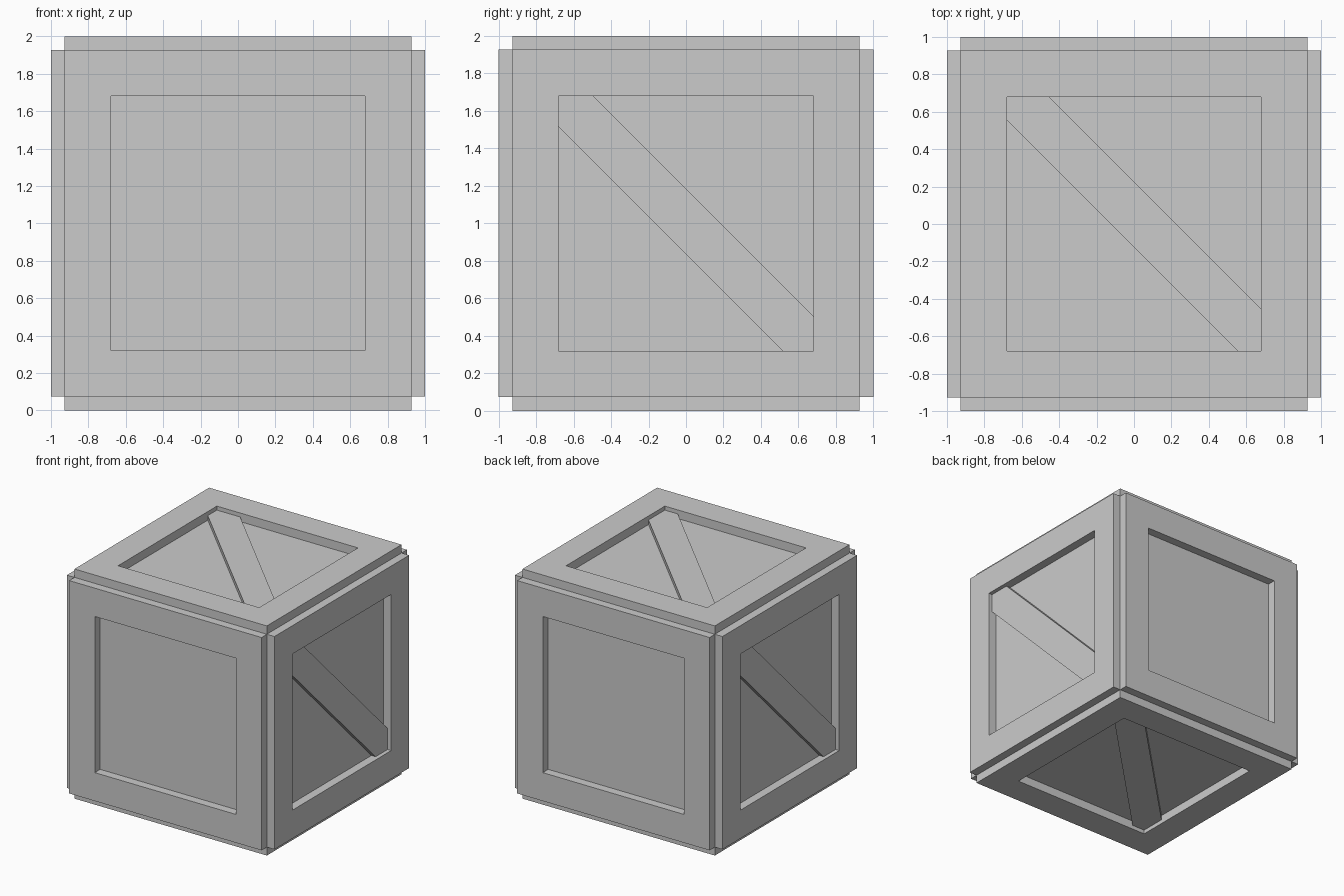
import bpy, bmesh
from math import pi
from mathutils import Matrix

if "Cube" in bpy.data.objects:
    bpy.data.objects.remove(bpy.data.objects["Cube"])

OUT, INN = 0.927, 0.68          # frame outer and opening half-widths
CORE, BRACE, TOP = 0.925, 0.965, 1.0
LIFT = Matrix.Translation((0, 0, 1))


def finish(name, bm, matrix):
    bmesh.ops.recalc_face_normals(bm, faces=bm.faces)
    bm.transform(LIFT @ matrix)
    me = bpy.data.meshes.new(name)
    bm.to_mesh(me)
    bm.free()
    ob = bpy.data.objects.new(name, me)
    bpy.context.collection.objects.link(ob)


def add_prism(bm, pts, z0, z1):
    low = [bm.verts.new((x, y, z0)) for x, y in pts]
    high = [bm.verts.new((x, y, z1)) for x, y in pts]
    bm.faces.new(low[::-1])
    bm.faces.new(high)
    for i in range(len(pts)):
        j = (i + 1) % len(pts)
        bm.faces.new((low[i], low[j], high[j], high[i]))


def frame(name, matrix):
    # Square ring lying on one face of the box
    bm = bmesh.new()
    corners = [(-1, -1), (1, -1), (1, 1), (-1, 1)]
    rings = [[bm.verts.new((x * r, y * r, z)) for x, y in corners]
             for r, z in ((OUT, CORE), (OUT, TOP), (INN, TOP), (INN, CORE))]
    for a in range(4):
        p, q = rings[a], rings[(a + 1) % 4]
        for i in range(4):
            j = (i + 1) % 4
            bm.faces.new((p[i], p[j], q[j], q[i]))
    finish(name, bm, matrix)


def brace(name, matrix, lo, hi):
    # Diagonal plank lo < x + y < hi, clipped by the frame opening
    s = INN
    bm = bmesh.new()
    add_prism(bm, [(-s, s), (-s, s + lo), (s + lo, -s), (s, -s),
                   (s, -s + hi), (-s + hi, s)], CORE, BRACE)
    finish(name, bm, matrix)


# Inner box
bm = bmesh.new()
bmesh.ops.create_cube(bm, size=2 * CORE)
finish("box_core", bm, Matrix())

# Orientation of each face
half_z = Matrix.Rotation(pi, 4, 'Z')
front = Matrix.Rotation(pi / 2, 4, 'X')
right = Matrix.Rotation(pi / 2, 4, 'Z') @ front
sides = {
    "front": (front, None),
    "back": (half_z @ front, None),
    "right": (right, (-0.165, 0.185)),
    "left": (half_z @ right, (-0.165, 0.185)),
    "top": (Matrix(), (-0.125, 0.225)),
    "bottom": (Matrix.Rotation(pi, 4, 'Y'), (-0.125, 0.225)),
}

# Frames and diagonal braces
for side, (matrix, band) in sides.items():
    frame(side + "_frame", matrix)
    if band:
        brace(side + "_brace", matrix, *band)
